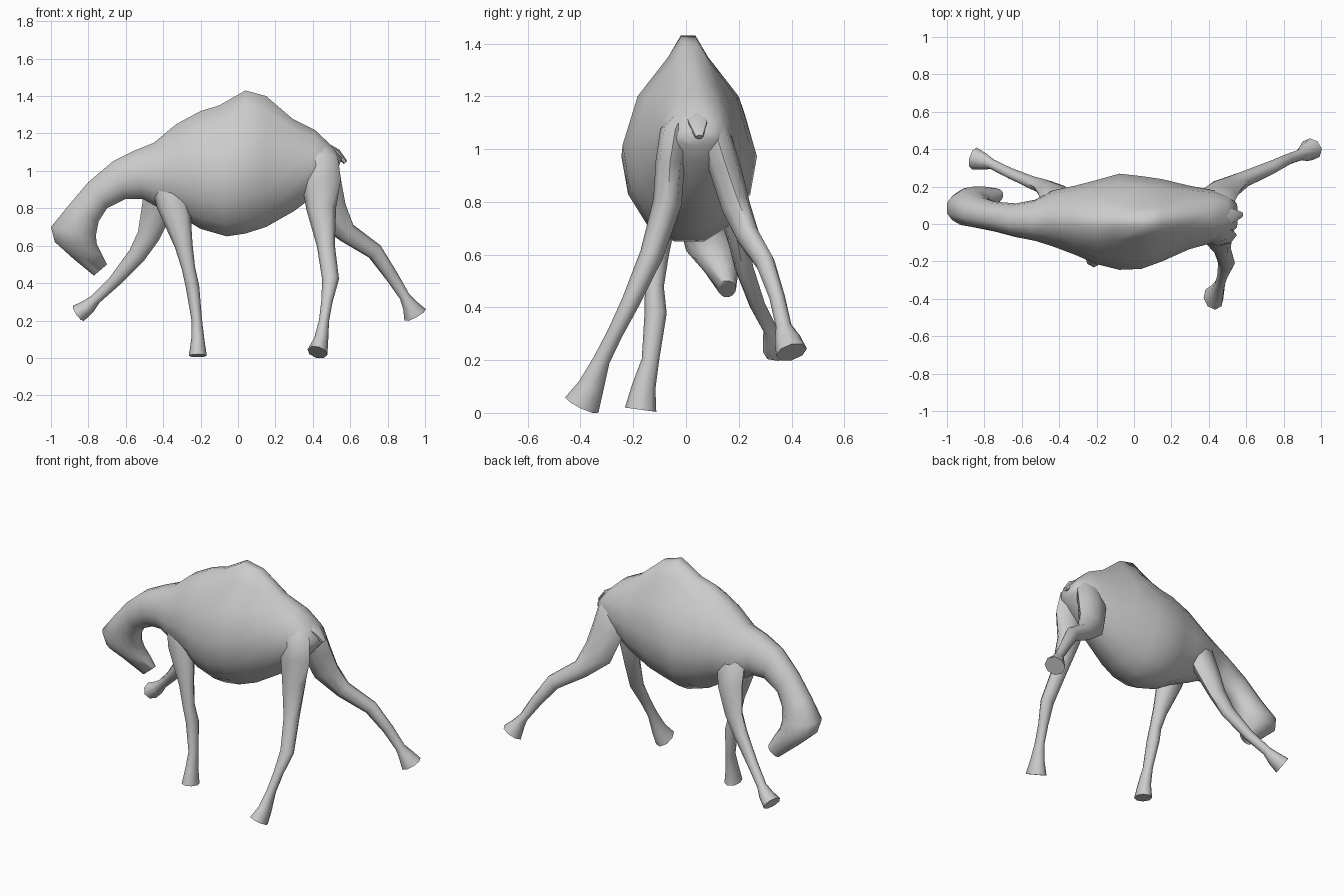
import bpy, bmesh, math
from mathutils import Vector


def loft(name, rings):
    """Skin a list of equal-length point rings and cap both ends."""
    bm = bmesh.new()
    rows = [[bm.verts.new(p) for p in ring] for ring in rings]
    n = len(rows[0])
    for a, b in zip(rows, rows[1:]):
        for i in range(n):
            j = (i + 1) % n
            bm.faces.new((a[i], a[j], b[j], b[i]))
    bm.faces.new(rows[0][::-1])
    bm.faces.new(rows[-1])
    bmesh.ops.recalc_face_normals(bm, faces=bm.faces)
    mesh = bpy.data.meshes.new(name)
    bm.to_mesh(mesh)
    bm.free()
    ob = bpy.data.objects.new(name, mesh)
    bpy.context.collection.objects.link(ob)
    bpy.ops.object.select_all(action='DESELECT')
    ob.select_set(True)
    bpy.context.view_layer.objects.active = ob
    bpy.ops.object.shade_smooth_by_angle(angle=math.radians(60))
    return ob


def body_ring(xt, zt, xb, zb, y, hw, power, n=14):
    """Egg section between a top and a bottom point; power pinches the upper half."""
    top, bot = Vector((xt, y, zt)), Vector((xb, y, zb))
    mid = bot.lerp(top, 0.46)
    peak = math.cos(math.pi / n)
    pts = []
    for i in range(n):
        a = 2 * math.pi * (i + 0.5) / n + math.pi / 2
        c, s = math.cos(a), math.sin(a)
        up = s > 1e-6
        w = max(abs(c) ** (power if up else 1) * hw, min(0.028, hw * 0.3))
        pts.append(mid + (top - mid if up else bot - mid) * abs(s) / peak
                   + Vector((0, math.copysign(w, c), 0)))
    return pts


def limb(name, path, n=8):
    """Tube along (x, y, z, fore-aft radius, side radius) stations."""
    centres = [Vector(p[:3]) for p in path]
    rings = []
    for i, p in enumerate(path):
        t = (centres[min(i + 1, len(path) - 1)] - centres[max(i - 1, 0)]).normalized()
        side = Vector((0, 1, 0))
        side = (side - t * side.dot(t)).normalized()
        fore = side.cross(t)
        rings.append([centres[i]
                      + fore * p[3] * math.cos(2 * math.pi * k / n)
                      + side * p[4] * math.sin(2 * math.pi * k / n) for k in range(n)])
    return loft(name, rings)


# Trunk with hump, running into the lowered neck and head
trunk = [
    (.555, 1.07, .535, 1.01, .045, .07, .8),
    (.50, 1.135, .485, .95, .045, .115, .8),
    (.41, 1.22, .40, .86, .04, .145, 1.1),
    (.29, 1.28, .30, .785, .035, .17, 1.5),
    (.15, 1.40, .15, .70, .02, .22, 2.3),
    (.04, 1.43, .04, .665, .008, .248, 2.5),
    (-.10, 1.35, -.06, .65, .012, .257, 2),
    (-.20, 1.32, -.20, .69, .01, .225, 1.6),
    (-.33, 1.25, -.30, .75, .02, .185, 1.4),
    (-.45, 1.15, -.42, .80, .03, .15, 1.2),
    (-.55, 1.11, -.51, .85, .02, .11, 1),
    (-.67, 1.05, -.60, .85, .02, .09, 1),
    (-.80, .94, -.70, .80, .04, .08, 1),
    (-.91, .81, -.745, .73, .06, .085, 1),
    (-1.0, .70, -.76, .655, .085, .10, 1),
    (-.98, .62, -.755, .61, .10, .10, 1),
    (-.88, .53, -.73, .56, .13, .07, 1),
    (-.77, .44, -.70, .50, .155, .035, 1),
]
loft("body_neck_head", [body_ring(*r) for r in trunk])

# Near-side legs, their tops tapering into the shoulder and rump
limb("front_leg_near", [
    (-.38, 0, 1.06, .05, .03), (-.37, -.05, .96, .10, .065),
    (-.345, -.08, .82, .09, .06),
    (-.29, -.105, .60, .048, .04), (-.265, -.12, .48, .036, .036),
    (-.243, -.115, .38, .036, .042), (-.22, -.135, .20, .028, .033),
    (-.215, -.16, .10, .035, .045), (-.215, -.172, .012, .048, .06)])
limb("hind_leg_near", [
    (.41, 0, 1.14, .05, .03), (.435, -.04, 1.06, .10, .06),
    (.445, -.06, .95, .105, .055),
    (.445, -.07, .80, .08, .055), (.47, -.13, .60, .048, .045),
    (.495, -.21, .42, .045, .035), (.475, -.27, .30, .03, .03),
    (.46, -.32, .20, .027, .032), (.445, -.36, .10, .038, .05),
    (.425, -.395, .03, .055, .07)])

# Far-side legs, raised in stride
limb("front_leg_far", [
    (-.38, .06, 1.05, .05, .03), (-.40, .115, .95, .10, .065),
    (-.43, .165, .80, .085, .055),
    (-.48, .20, .65, .06, .04), (-.54, .22, .55, .048, .035),
    (-.66, .27, .41, .033, .03), (-.76, .32, .315, .028, .028),
    (-.80, .335, .275, .04, .045), (-.853, .35, .238, .05, .06)])
limb("hind_leg_far", [
    (.41, .07, 1.13, .05, .03), (.435, .11, 1.05, .10, .06),
    (.45, .15, .92, .105, .06),
    (.49, .19, .78, .095, .055), (.58, .235, .67, .055, .045),
    (.73, .30, .57, .045, .037), (.82, .345, .44, .035, .03),
    (.89, .37, .33, .028, .03), (.92, .385, .28, .042, .05),
    (.947, .40, .23, .065, .06)])

# Short tail
limb("tail", [(.46, .04, 1.125, .03, .05), (.53, .045, 1.095, .022, .04),
              (.575, .05, 1.045, .012, .015)], 6)
